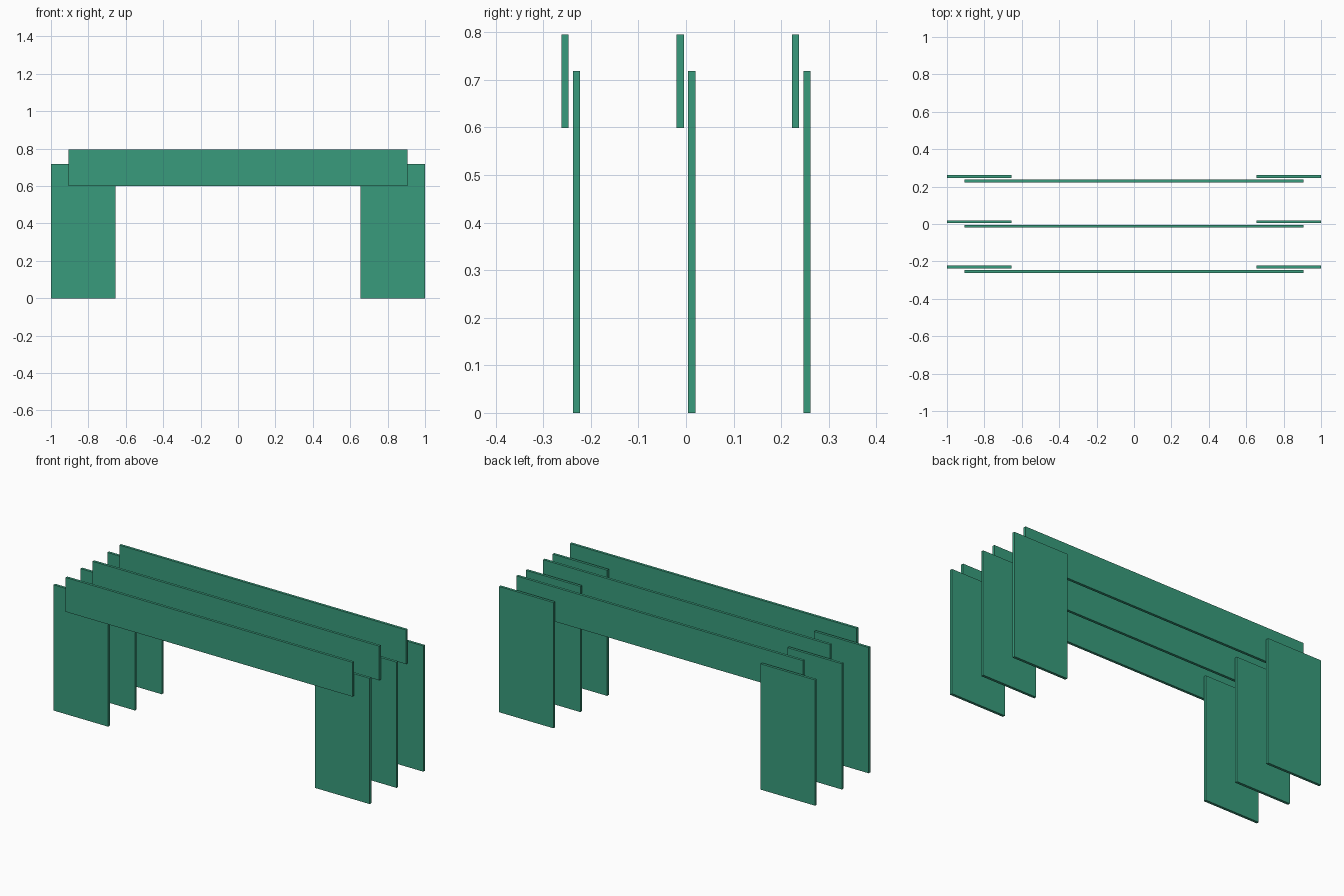
import bpy

if "Cube" in bpy.data.objects:
    bpy.data.objects.remove(bpy.data.objects["Cube"])

THICK = 0.015      # board thickness
PITCH = 0.2425     # distance between frames
OFFSET = 0.0121    # rail and leg offset from each frame's centre plane

green = bpy.data.materials.new("green_board")
green.diffuse_color = (0.04, 0.33, 0.2, 1)
green.use_nodes = True
green.node_tree.nodes["Principled BSDF"].inputs["Base Color"].default_value = green.diffuse_color


def board(name, x0, x1, y, z0, z1):
    """Upright flat board facing the front."""
    bpy.ops.mesh.primitive_cube_add(size=1, location=((x0 + x1) / 2, y, (z0 + z1) / 2))
    ob = bpy.context.object
    ob.name = name
    ob.scale = (x1 - x0, THICK, z1 - z0)
    bpy.ops.object.transform_apply(location=False, rotation=False, scale=True)
    ob.data.materials.append(green)


for frame, label in zip((-1, 0, 1), ("front", "middle", "back")):
    y = frame * PITCH
    # Long top rail in front of its two legs
    board(f"{label}_rail", -0.907, 0.907, y - OFFSET, 0.599, 0.795)
    # Wide leg panels
    board(f"{label}_left_leg", -1.0, -0.655, y + OFFSET, 0.0, 0.719)
    board(f"{label}_right_leg", 0.655, 1.0, y + OFFSET, 0.0, 0.719)
